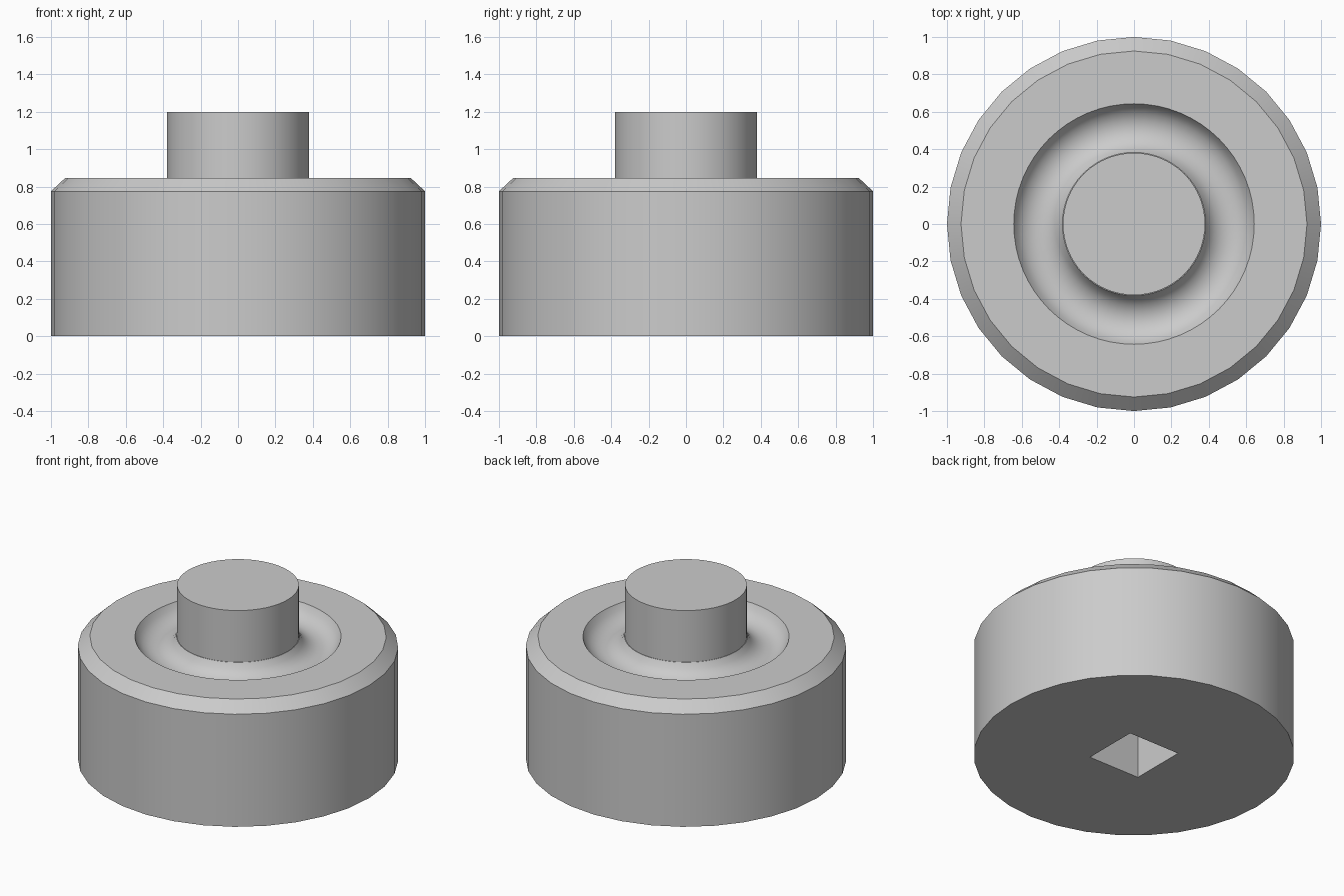
import bpy
import bmesh
from math import sin, cos, pi, atan2, radians

if "Cube" in bpy.data.objects:
    bpy.data.objects.remove(bpy.data.objects["Cube"], do_unlink=True)

# Single plain grey
grey = bpy.data.materials.new("plain grey")
grey.use_nodes = True
grey.diffuse_color = (0.6, 0.6, 0.6, 1)
grey.node_tree.nodes["Principled BSDF"].inputs["Base Color"].default_value = (0.6, 0.6, 0.6, 1)


def add_object(name, bm):
    bmesh.ops.recalc_face_normals(bm, faces=bm.faces)
    mesh = bpy.data.meshes.new(name)
    bm.to_mesh(mesh)
    bm.free()
    mesh.materials.append(grey)
    obj = bpy.data.objects.new(name, mesh)
    bpy.context.collection.objects.link(obj)
    return obj


def lathe(name, profile, sides, closed=False):
    """Turn (radius, height) points round z; ends are capped, or the profile is a loop."""
    bm = bmesh.new()
    rings = [[bm.verts.new((r * cos(2 * pi * i / sides), r * sin(2 * pi * i / sides), z))
              for i in range(sides)] for r, z in profile]
    pairs = list(zip(rings, rings[1:]))
    if closed:
        pairs.append((rings[-1], rings[0]))
    else:
        bm.faces.new(rings[0])
        bm.faces.new(rings[-1])
    for a, b in pairs:
        for i in range(sides):
            j = (i + 1) % sides
            bm.faces.new((a[i], a[j], b[j], b[i]))
    return add_object(name, bm)


def activate(obj):
    bpy.ops.object.select_all(action='DESELECT')
    obj.select_set(True)
    bpy.context.view_layer.objects.active = obj


def cut(target, cutter):
    cutter.hide_render = True
    mod = target.modifiers.new("cut", 'BOOLEAN')
    mod.operation = 'DIFFERENCE'
    mod.solver = 'EXACT'
    mod.object = cutter
    activate(target)
    bpy.ops.object.modifier_apply(modifier=mod.name)
    bpy.data.objects.remove(cutter, do_unlink=True)


def smooth(obj):
    activate(obj)
    bpy.ops.object.shade_smooth_by_angle(angle=radians(30))


DECK = 0.845

# Chamfered round body
body = lathe("body", [(1, 0), (1, 0.775), (0.925, DECK), (0.3, DECK)], 32)

# Rounded ring groove around the post
mid, half, depth = 0.513, 0.13, 0.09
radius = (half ** 2 + depth ** 2) / (2 * depth)
centre = DECK - depth + radius
sweep = atan2(half, radius - depth)
steps = 8
arc = [(mid + radius * sin(a), centre - radius * cos(a))
       for a in (sweep * (2 * i / steps - 1) for i in range(steps + 1))]
groove = lathe("groove_cutter", arc + [(mid + half, 0.95), (mid - half, 0.95)], 64, closed=True)
cut(body, groove)

# Square socket in the underside
bm = bmesh.new()
bmesh.ops.create_cube(bm, size=1)
bmesh.ops.scale(bm, verts=bm.verts, vec=(0.39, 0.39, 1))
cut(body, add_object("socket_cutter", bm))
smooth(body)

# Central post
post = lathe("post", [(0.38, DECK - 0.02), (0.38, 1.2)], 64)
smooth(post)
